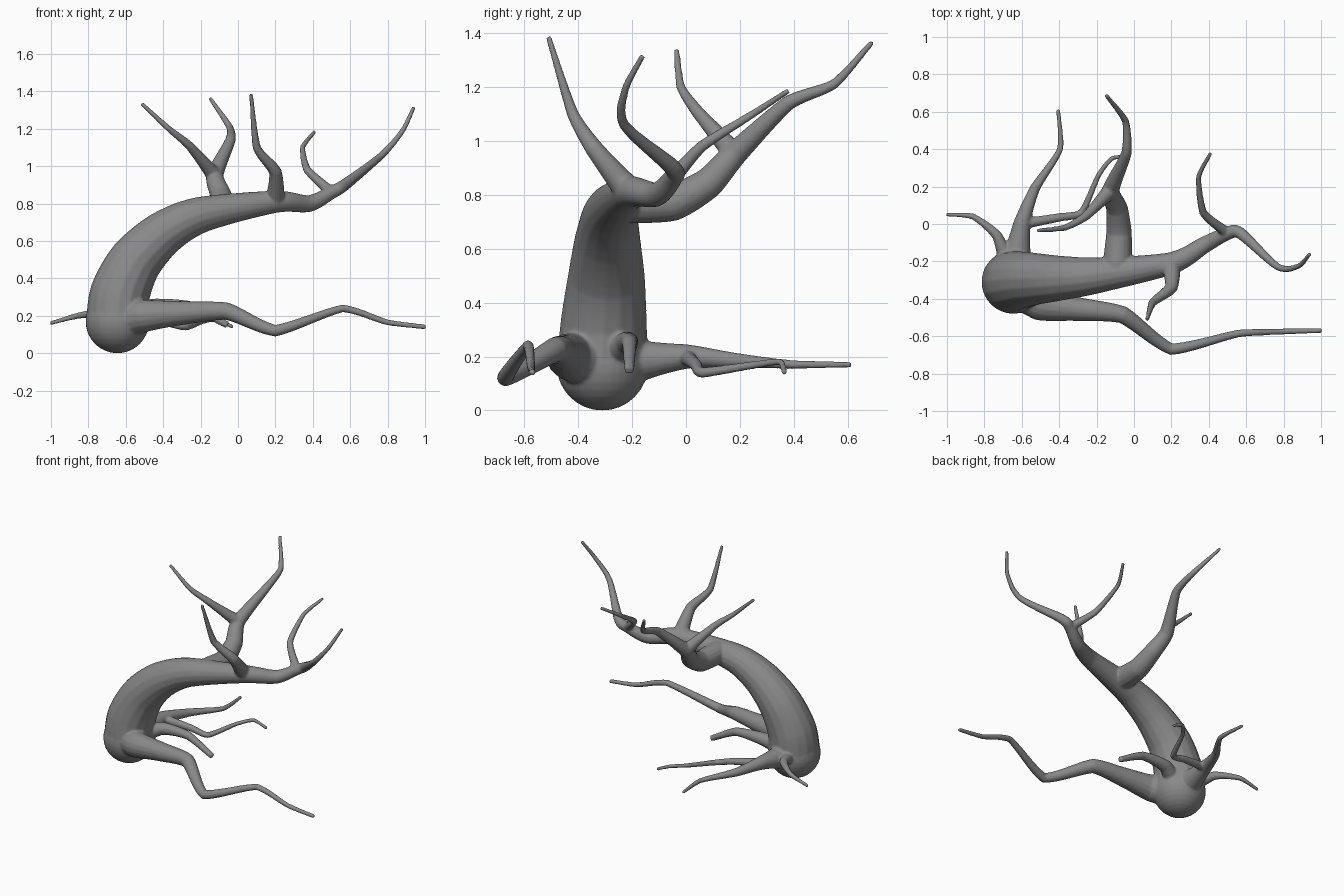
import bpy, bmesh, math
from mathutils import Vector

if "Cube" in bpy.data.objects:
    bpy.data.objects.remove(bpy.data.objects["Cube"])


def smooth_path(points, round_off, steps=10):
    """Curve through guide points; round_off blends from straight (0) to Catmull-Rom (1)."""
    p = [points[0] * 2 - points[1]] + points + [points[-1] * 2 - points[-2]]
    out = []
    for a, b, c, d in zip(p, p[1:], p[2:], p[3:]):
        for i in range(steps):
            t = i / steps
            curve = 0.5 * (2 * b + (c - a) * t + (2 * a - 5 * b + 4 * c - d) * t * t
                           + (3 * b - a - 3 * c + d) * t ** 3)
            out.append(b.lerp(c, t).lerp(curve, round_off))
    return out + [p[-2]]


def limb(points, thick, power, start=None, thin=0.011, round_off=0.5, sides=16):
    """Round limb that tapers exponentially from thick to thin; returns its guide points."""
    guides = ([start] if start else []) + [Vector(p) for p in points]
    pos = smooth_path(guides, round_off)
    dist = [0.0]
    for a, b in zip(pos, pos[1:]):
        dist.append(dist[-1] + (b - a).length)
    normal, last = None, None
    for i, centre in enumerate(pos):
        tan = (pos[min(i + 1, len(pos) - 1)] - pos[max(i - 1, 0)]).normalized()
        normal = tan.orthogonal() if normal is None else normal
        normal = (normal - tan * normal.dot(tan)).normalized()
        side = tan.cross(normal)
        r = thick * (thin / thick) ** ((dist[i] / dist[-1]) ** power)
        angles = [math.tau * k / sides for k in range(sides)]
        ring = [bm.verts.new(centre + (normal * math.cos(a) + side * math.sin(a)) * r) for a in angles]
        if last:
            for k in range(sides):
                n = (k + 1) % sides
                bm.faces.new((last[k], last[n], ring[n], ring[k]))
        else:
            bm.faces.new(ring[::-1])
        last = ring
    bm.faces.new(last)
    return guides


bm = bmesh.new()

# Trunk that runs into the leading branch, with a round foot
trunk = limb([(-.645, -.31, .17), (-.63, -.305, .32), (-.55, -.295, .49), (-.4, -.29, .64),
              (-.2, -.275, .74), (.2, -.21, .81), (.38, -.11, .8), (.5, -.05, .86),
              (.57, -.05, .9), (.77, -.23, 1.06), (.88, -.225, 1.19), (.94, -.16, 1.315)],
             .168, 1.5, round_off=.8)
foot = bmesh.ops.create_uvsphere(bm, u_segments=32, v_segments=16, radius=.17)
bmesh.ops.translate(bm, verts=foot["verts"], vec=trunk[0])

# Branches
limb([(.2, -.34, .97), (.1, -.42, 1.1), (.07, -.51, 1.385)], .055, 1, trunk[5])
limb([(.37, .06, .98), (.345, .25, 1.1), (.41, .38, 1.185)], .03, 1, trunk[7])
bough = limb([(-.09, -.23, .77), (-.08, -.05, .77), (-.09, .08, .84), (-.125, .18, .95),
              (-.04, .38, 1.14), (-.045, .55, 1.21), (-.15, .69, 1.365)], .077, 1.5)
limb([(-.26, .04, 1.11), (-.37, -.02, 1.2), (-.515, -.035, 1.335)], .045, .9, bough[3])

# Roots
limb([(-.5, -.43, .2), (-.3, -.455, .215), (-.06, -.485, .225), (.2, -.67, .12),
      (.56, -.585, .24), (.8, -.575, .165), (1.005, -.57, .14)], .135, .75, trunk[0], .013, .4)
limb([(-.45, -.22, .25), (-.25, -.21, .25), (-.055, -.21, .15)], .1, .65, trunk[0], .019)
rear = limb([(-.6, 0, .2), (-.53, .19, .185), (-.395, .4, .17), (-.405, .615, .17)],
            .17, .65, trunk[0])
limb([(-.4, .035, .17), (-.28, .06, .14), (-.19, .26, .17), (-.12, .35, .18), (-.025, .365, .14)],
     .03, 1, rear[1])
limb([(-.73, -.065, .215), (-.86, .04, .2), (-1.005, .052, .16)], .11, .65, trunk[0])

# Fuse all limbs into one continuous, softly blended surface
mesh = bpy.data.meshes.new("bent_tree")
bm.to_mesh(mesh)
bm.free()
tree = bpy.data.objects.new("bent_tree", mesh)
bpy.context.collection.objects.link(tree)
fuse = tree.modifiers.new("fuse", 'REMESH')
fuse.mode = 'VOXEL'
fuse.voxel_size = 0.007
fuse.use_smooth_shade = True
soften = tree.modifiers.new("soften", 'SMOOTH')
soften.factor = 0.5
soften.iterations = 6

# Dark bark
bark = bpy.data.materials.new("bark")
bark.diffuse_color = (0.25, 0.25, 0.25, 1)
bark.use_nodes = True
bark.node_tree.nodes["Principled BSDF"].inputs["Base Color"].default_value = bark.diffuse_color
mesh.materials.append(bark)
